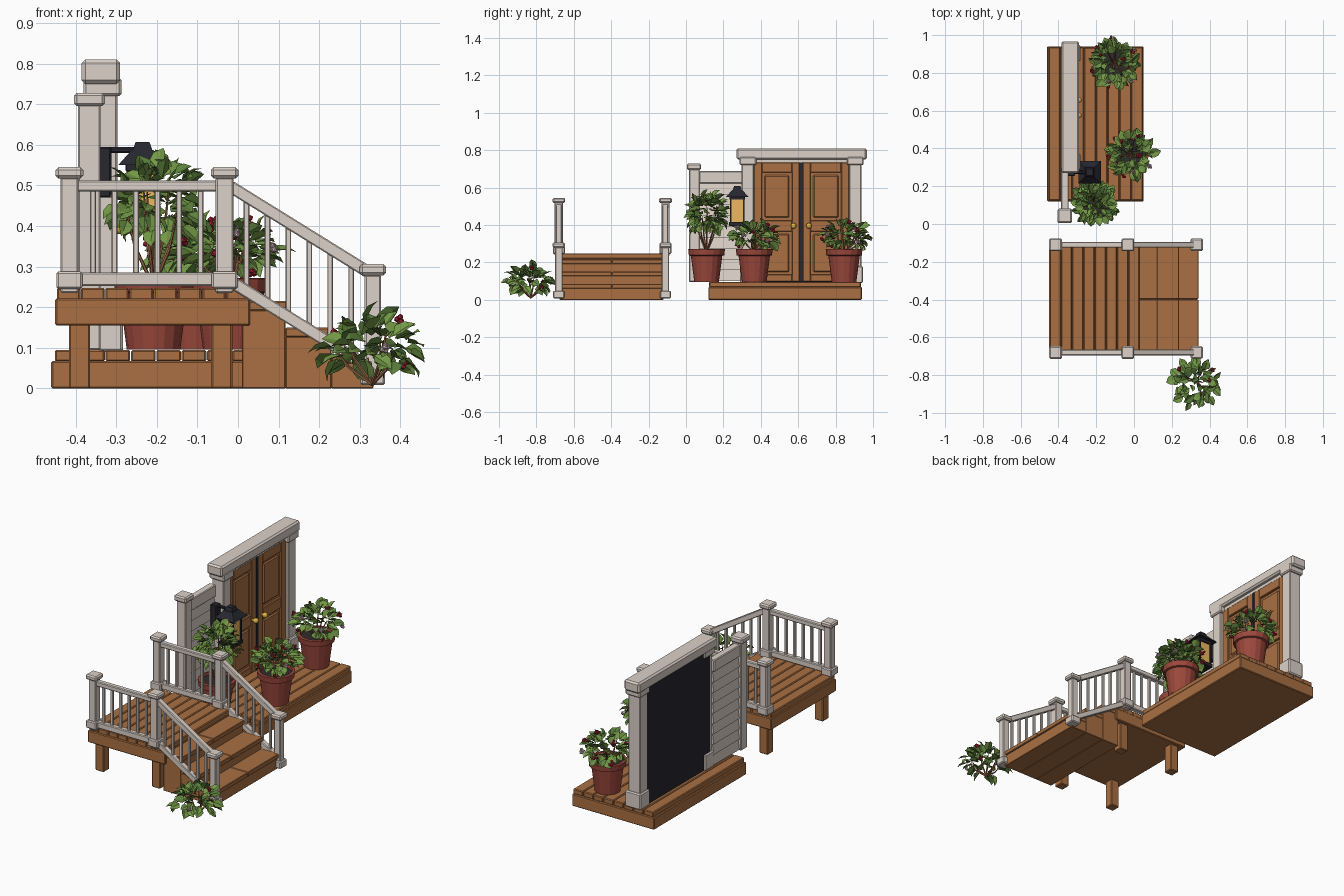
import bpy, bmesh, random
from math import pi, sin, cos, sqrt
from mathutils import Vector, Matrix

if "Cube" in bpy.data.objects:
    bpy.data.objects.remove(bpy.data.objects["Cube"])

random.seed(7)

def mat(name, r, g, b):
    m = bpy.data.materials.new(name)
    m.diffuse_color = (r, g, b, 1)
    m.use_nodes = True
    m.node_tree.nodes["Principled BSDF"].inputs["Base Color"].default_value = m.diffuse_color
    return m

WOOD = mat("wood", .40, .16, .055)
TRIM = mat("painted_trim", .72, .64, .58)
DARK = mat("dark_metal", .02, .02, .03)
CLAY = mat("clay", .33, .065, .045)
SOIL = mat("soil", .03, .025, .025)
GLASS = mat("amber_glass", .85, .48, .12)
BRASS = mat("brass", .75, .45, .06)
LEAF1 = mat("leaf_green", .17, .31, .06)
LEAF2 = mat("leaf_dark_green", .11, .22, .045)
STEM = mat("stem", .30, .13, .06)
RED = mat("red_petals", .45, .02, .04)
PINK = mat("pale_petals", .65, .48, .5)

def finish(name, bm, mats, bevel=0.0):
    me = bpy.data.meshes.new(name)
    bm.to_mesh(me)
    bm.free()
    for m in mats if isinstance(mats, list) else [mats]:
        me.materials.append(m)
    ob = bpy.data.objects.new(name, me)
    bpy.context.collection.objects.link(ob)
    if bevel:
        b = ob.modifiers.new("bevel", 'BEVEL')
        b.width, b.segments, b.limit_method = bevel, 1, 'ANGLE'
    return ob

def boxes(name, lims, m, bevel=.004):
    """One object from boxes given as (x0, x1, y0, y1, z0, z1)."""
    bm = bmesh.new()
    for x0, x1, y0, y1, z0, z1 in lims:
        M = Matrix.Translation(((x0+x1)/2, (y0+y1)/2, (z0+z1)/2)) @ Matrix.Diagonal((x1-x0, y1-y0, z1-z0, 1))
        bmesh.ops.create_cube(bm, size=1, matrix=M)
    return finish(name, bm, m, bevel)

def col(x, y, h, z0, z1):
    return (x-h, x+h, y-h, y+h, z0, z1)

def rod(bm, a, b, r1, r2, n=5, spin=0.0):
    a, b = Vector(a), Vector(b)
    d = b - a
    M = Matrix.Translation((a+b)/2) @ d.to_track_quat('Z', 'Y').to_matrix().to_4x4() @ Matrix.Rotation(spin, 4, 'Z')
    bmesh.ops.create_cone(bm, cap_ends=True, segments=n, radius1=r1, radius2=r2, depth=d.length, matrix=M)

def planks(name, x0, x1, n, y0, y1, z0, z1):
    w = (x1-x0)/n
    boxes(name, [(x0+i*w+.001, x0+(i+1)*w-.001, y0+random.uniform(0, .004), y1-random.uniform(0, .004), z0, z1)
                 for i in range(n)], WOOD, .004)

# Door platform
boxes("platform_base", [(-.46, .05, .12, .94, 0, .068)], WOOD)
planks("platform_planks", -.452, .048, 8, .124, .936, .066, .095)

# Door surround
boxes("door_posts", [(-.37, -.297, y, y+.065, .09, .74) for y in (.298, .872)], TRIM)
boxes("post_bases", [(-.38, -.283, y, y+.085, .09, .18) for y in (.288, .862)], TRIM, .006)
boxes("post_capitals", [(-.38, -.287, y, y+.09, .72, .765) for y in (.286, .86)], TRIM, .006)
boxes("door_lintel", [(-.385, -.29, .27, .967, .75, .81)], TRIM, .009)
boxes("door_backing", [(-.372, -.335, .32, .875, .095, .75)], DARK, 0)

# Double doors: slab, raised stiles and rails, raised panels, knobs
slab, frame, panel = [], [], []
for y0, y1 in ((.364, .608), (.624, .872)):
    slab.append((-.336, -.325, y0, y1, .097, .735))
    frame += [(-.33, -.312, y, y+.042, .097, .735) for y in (y0, y1-.042)]
    frame += [(-.33, -.312, y0+.042, y1-.042, a, b) for a, b in ((.097, .135), (.365, .425), (.68, .735))]
    panel += [(-.33, -.317, y0+.056, y1-.056, a, b) for a, b in ((.149, .351), (.439, .666))]
boxes("door_slabs", slab, WOOD, 0)
boxes("door_frames", frame, WOOD, .003)
boxes("door_panels", panel, WOOD, .006)
boxes("door_gap", [(-.336, -.311, .608, .624, .097, .735)], DARK, 0)
boxes("door_head_trim", [(-.365, -.312, .364, .872, .733, .752)], TRIM, 0)
bm = bmesh.new()
for y in (.575, .657):
    bmesh.ops.create_uvsphere(bm, u_segments=12, v_segments=8, radius=.015, matrix=Matrix.Translation((-.292, y, .395)))
    rod(bm, (-.315, y, .395), (-.295, y, .395), .007, .007, 8)
for f in bm.faces:
    f.smooth = True
finish("door_knobs", bm, BRASS)

# Side wall with lapped boards
boxes("side_wall_post", [col(-.366, .045, .028, .095, .70)], TRIM)
boxes("side_wall_post_cap", [col(-.366, .043, .038, .695, .728)], TRIM, .007)
bm = bmesh.new()
n, z0, h = 9, .10, .058
for i in range(n):
    z = z0+i*h
    prof = [(-.383, z), (-.349, z), (-.358, z+h), (-.374, z+h)]
    rings = [[bm.verts.new((x, y, zz)) for x, zz in prof] for y in (.07, .30)]
    bm.faces.new(rings[0])
    bm.faces.new(rings[1][::-1])
    for k in range(4):
        bm.faces.new((rings[0][k], rings[1][k], rings[1][(k+1) % 4], rings[0][(k+1) % 4]))
bmesh.ops.recalc_face_normals(bm, faces=bm.faces)
finish("side_wall_boards", bm, TRIM)
boxes("side_wall_top_rail", [(-.386, -.346, .07, .30, .622, .688)], TRIM)

# Wall lantern
lx, ly = -.235, .274
boxes("lantern_bracket", [(-.35, -.312, ly-.02, ly+.02, .47, .595), (-.325, lx, ly-.008, ly+.008, .58, .594)], DARK)
boxes("lantern_glass", [col(lx, ly, .034, .415, .545)], GLASS, 0)
boxes("lantern_frame", [col(lx, ly, .044, .395, .417), col(lx, ly, .042, .535, .552)] +
      [col(lx+i*.035, ly+j*.035, .005, .41, .545) for i in (-1, 1) for j in (-1, 1)], DARK, .002)
bm = bmesh.new()
rod(bm, (lx, ly, .55), (lx, ly, .587), .06*sqrt(2), .027*sqrt(2), 4, pi/4)
rod(bm, (lx, ly, .587), (lx, ly, .607), .024*sqrt(2), .017*sqrt(2), 4, pi/4)
finish("lantern_roof", bm, DARK)

# Raised deck
boxes("deck_frame", [(-.45, .03, -.69, -.11, .155, .222)], WOOD)
planks("deck_planks", -.447, .03, 8, -.686, -.112, .218, .248)
boxes("deck_legs", [col(x, y, .026, 0, .16) for x in (-.39, -.04) for y in (-.645, -.155)], WOOD)

# Stairs: solid steps with split treads
steps = [(.01, .117, .215), (.117, .23, .15), (.23, .333, .085)]
boxes("stair_blocks", [(a, b, -.675, -.12, 0, z-.022) for a, b, z in steps], WOOD, .002)
boxes("stair_treads", [(a, b+.008, y, y+.278, z-.024, z) for a, b, z in steps for y in (-.677, -.397)], WOOD, .003)

# Railings on both sides
PX = (-.415, -.033, .332)
top_z = lambda x: .498 - max(0, x+.02)*.62
low_z = lambda x: .265 - max(0, x+.02)*.62
for side, y in (("front", -.68), ("back", -.11)):
    boxes(side+"_rail_posts", [col(x, y, .022, .235, .52) for x in PX[:2]] + [col(PX[2], y, .02, .01, .28)], TRIM)
    boxes(side+"_rail_post_caps", [col(x, y, .034, .517, .545) for x in PX[:2]] + [col(PX[2], y, .033, .278, .306)], TRIM, .007)
    boxes(side+"_rail_post_bases", [col(x, y, .032, .245, .288) for x in PX[:2]] + [col(PX[2], y, .03, .008, .048)], TRIM, .005)
    boxes(side+"_level_rails", [(PX[0], PX[1], y-.015, y+.015, a, b) for a, b in ((.485, .512), (.252, .286))], TRIM)
    xs = [-.357+i*.053 for i in range(6)]
    xs2 = [.021+i*.0515 for i in range(6)]
    boxes(side+"_balusters", [(x-.007, x+.007, y-.007, y+.007, low_z(x), top_z(x)) for x in xs+xs2], TRIM, .002)
    bm = bmesh.new()
    for f in (top_z, low_z):
        rod(bm, (-.02, y, f(-.02)), (.325, y, f(.325)), .015*sqrt(2), .015*sqrt(2), 4, pi/4)
    finish(side+"_sloped_rails", bm, TRIM, .003)

# Flower pots: turned profile
def pot(name, x, y):
    prof = [(0, .096), (.066, .096), (.084, .235), (.095, .238), (.098, .270), (.084, .272), (.080, .250)]
    bm = bmesh.new()
    vs = [bm.verts.new((r, 0, z)) for r, z in prof]
    es = [bm.edges.new(p) for p in zip(vs, vs[1:])]
    bmesh.ops.spin(bm, geom=vs+es, cent=(0, 0, 0), axis=(0, 0, 1), angle=2*pi, steps=16)
    bmesh.ops.remove_doubles(bm, verts=bm.verts, dist=1e-5)
    bmesh.ops.recalc_face_normals(bm, faces=bm.faces)
    bmesh.ops.translate(bm, verts=bm.verts, vec=(x, y, 0))
    finish(name, bm, CLAY)
    bm = bmesh.new()
    rod(bm, (x, y, .24), (x, y, .258), .082, .082, 16)
    finish(name+"_soil", bm, SOIL)

# Broad folded low-poly leaf pointing along d
def leaf(bm, p, d, L):
    w, mi = L*random.uniform(.32, .42), int(random.random() < .35)
    M = Matrix.Translation(p) @ d.to_track_quat('Y', 'Z').to_matrix().to_4x4() @ Matrix.Rotation(random.uniform(-.9, .9), 4, 'Y')
    mid = [bm.verts.new(M @ Vector(c)) for c in ((0, 0, 0), (0, L*.4, 0), (0, L*.75, -L*.02), (0, L, -L*.12))]
    for s in (-1, 1):
        a = bm.verts.new(M @ Vector((s*w, L*.33, L*.12)))
        b = bm.verts.new(M @ Vector((s*w*.8, L*.7, L*.08)))
        for f in ((mid[0], mid[1], a), (mid[1], mid[2], b, a), (mid[2], mid[3], b)):
            bm.faces.new(f if s < 0 else f[::-1]).material_index = mi

def plant(name, base, c, r, rz, n, L, blooms, low=-.65):
    base, c = Vector(base), Vector(c)
    stems, leaves, petals = bmesh.new(), bmesh.new(), bmesh.new()
    def spot(i, k):
        u = 1 - (1-low)*(i+.5)/k
        t, q = i*2.39996+random.uniform(-.4, .4), sqrt(1-u*u)
        return Vector((q*cos(t), q*sin(t), u))
    for i in range(7):
        d = spot(i, 7)
        tip = c + Vector((d.x*r*.65, d.y*r*.65, d.z*rz*.55))
        knee = base.lerp(tip, .5) + Vector((d.x, d.y, 0))*r*.1
        rod(stems, base, knee, .005, .004)
        rod(stems, knee, tip, .004, .002)
    for i in range(n):
        d = spot(i, n)
        k = random.uniform(.42, .78)
        p = c + Vector((d.x*r*k, d.y*r*k, d.z*rz*k))
        turn = Vector((random.uniform(-1, 1), random.uniform(-1, 1), random.uniform(-.6, .2)))*.75
        leaf(leaves, p, (d + turn).normalized(), L*random.uniform(.75, 1.1))
    finish(name+"_stems", stems, STEM)
    finish(name+"_leaves", leaves, [LEAF1, LEAF2])
    for i in range(blooms):
        d = spot(i, blooms)
        p = c + Vector((d.x*r*.93, d.y*r*.93, d.z*rz*1.0))
        k = len(petals.faces)
        for j in range(5):
            o = Vector([random.uniform(-.009, .009) for _ in range(3)])
            bmesh.ops.create_icosphere(petals, subdivisions=1, radius=.008, matrix=Matrix.Translation(p+o))
        petals.faces.ensure_lookup_table()
        for f in petals.faces[k:]:
            f.material_index = int(i % 3 == 2)
    if blooms:
        finish(name+"_flowers", petals, [RED, PINK])
    else:
        petals.free()

pot("tall_pot", -.208, .11)
pot("middle_pot", -.02, .365)
pot("far_pot", -.105, .845)
plant("tall_shrub", (-.208, .11, .25), (-.205, .11, .46), .118, .125, 125, .058, 0, -.85)
plant("middle_flowers", (-.02, .365, .25), (-.02, .37, .335), .132, .082, 75, .062, 11)
plant("far_flowers", (-.105, .845, .25), (-.105, .852, .335), .141, .082, 75, .062, 11)
plant("stair_bush", (.33, -.83, .01), (.325, -.838, .10), .132, .085, 70, .062, 4)
